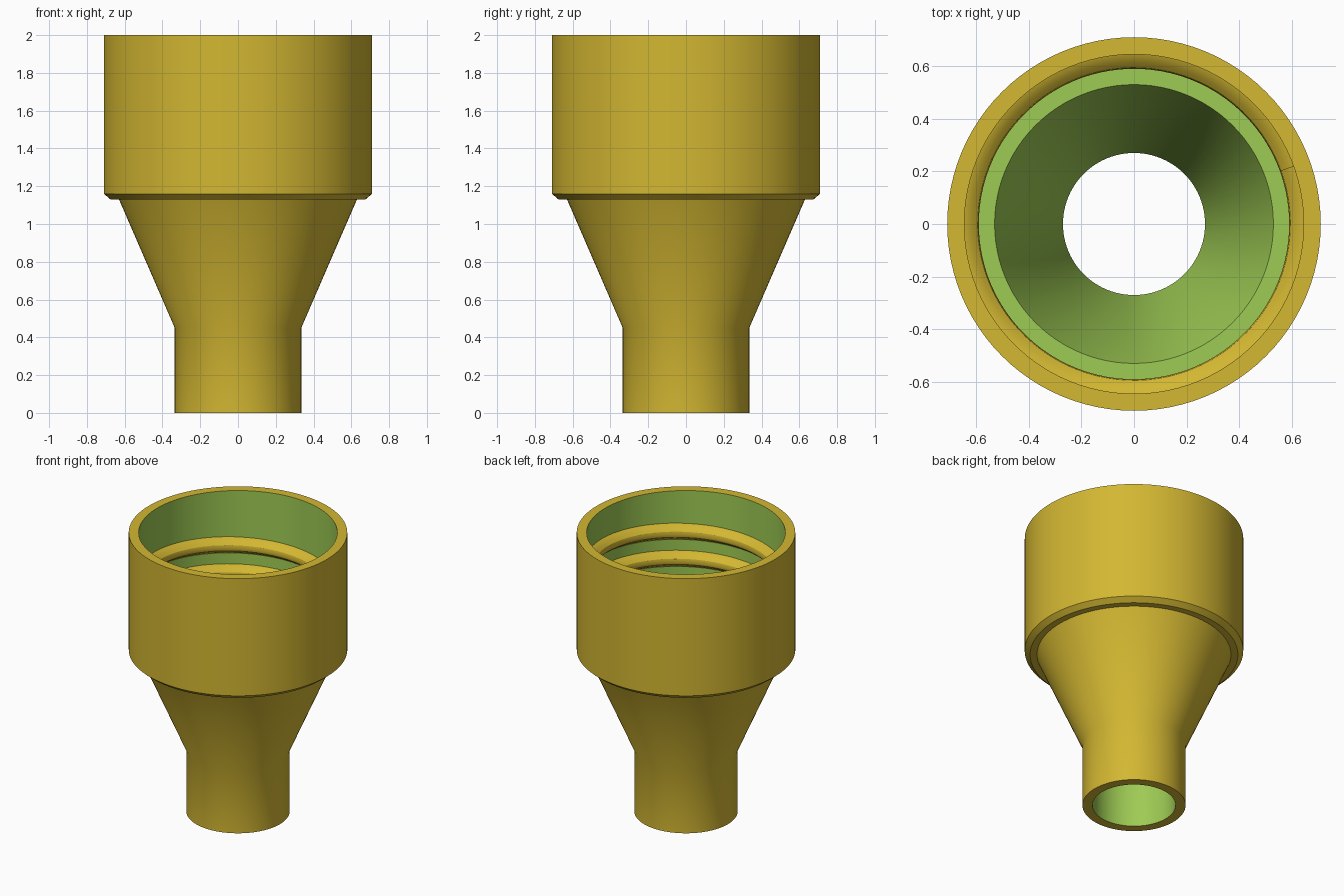
import bpy, bmesh, math

if "Cube" in bpy.data.objects:
    bpy.data.objects.remove(bpy.data.objects["Cube"])

SEG = 96


def material(name, rgb):
    m = bpy.data.materials.new(name)
    lin = [c / 12.92 if c <= 0.04045 else ((c + 0.055) / 1.055) ** 2.4
           for c in (v / 255 for v in rgb)]
    m.diffuse_color = (*lin, 1)
    m.use_nodes = True
    m.node_tree.nodes["Principled BSDF"].inputs["Base Color"].default_value = m.diffuse_color
    return m


YELLOW = material("golden yellow", (211, 183, 50))
GREEN = material("leaf green", (158, 203, 84))


def finish(name, bm, mats):
    bmesh.ops.recalc_face_normals(bm, faces=bm.faces)
    mesh = bpy.data.meshes.new(name)
    bm.to_mesh(mesh)
    bm.free()
    ob = bpy.data.objects.new(name, mesh)
    bpy.context.collection.objects.link(ob)
    for m in mats:
        mesh.materials.append(m)
    bpy.ops.object.select_all(action='DESELECT')
    ob.select_set(True)
    bpy.context.view_layer.objects.active = ob
    bpy.ops.object.shade_smooth_by_angle(angle=math.radians(30))
    return ob


def ring_point(r, z, a):
    return (r * math.cos(a), r * math.sin(a), z)


# Adapter body: closed (radius, height) profile turned around z
outer = [(0.27, 0), (0.335, 0), (0.335, 0.45), (0.63, 1.13),
         (0.675, 1.13), (0.71, 1.16), (0.71, 2.0)]
inner = [(0.645, 2.0), (0.645, 1.2), (0.53, 1.2), (0.27, 0.45)]
profile = outer + inner
bm = bmesh.new()
rings = [[bm.verts.new(ring_point(r, z, 2 * math.pi * i / SEG)) for i in range(SEG)]
         for r, z in profile]
for k in range(len(profile)):
    a, b = rings[k], rings[(k + 1) % len(profile)]
    for i in range(SEG):
        j = (i + 1) % SEG
        f = bm.faces.new((a[i], a[j], b[j], b[i]))
        f.material_index = 1 if k >= len(outer) else 0   # bore is green
finish("adapter_body", bm, [YELLOW, GREEN])

# Internal screw thread: rounded ridge swept down a helix inside the socket
PITCH, TURNS = 0.194, 2
section = [(0.66, 0.06), (0.645, 0.058), (0.612, 0.036), (0.595, 0.02), (0.59, 0.0),
           (0.595, -0.02), (0.612, -0.036), (0.645, -0.058), (0.66, -0.06)]
end_angle, end_z = math.radians(20), 1.747
bm = bmesh.new()
steps = SEG * TURNS
sweep = []
for s in range(steps + 1):
    t = s / SEG
    a = end_angle - 2 * math.pi * t
    sweep.append([bm.verts.new(ring_point(r, end_z - PITCH * t + dz, a))
                  for r, dz in section])
n = len(section)
for p, q in zip(sweep, sweep[1:]):
    for i in range(n):
        j = (i + 1) % n
        bm.faces.new((p[i], p[j], q[j], q[i]))
bm.faces.new(sweep[0])
bm.faces.new(sweep[-1])
finish("screw_thread", bm, [YELLOW])
